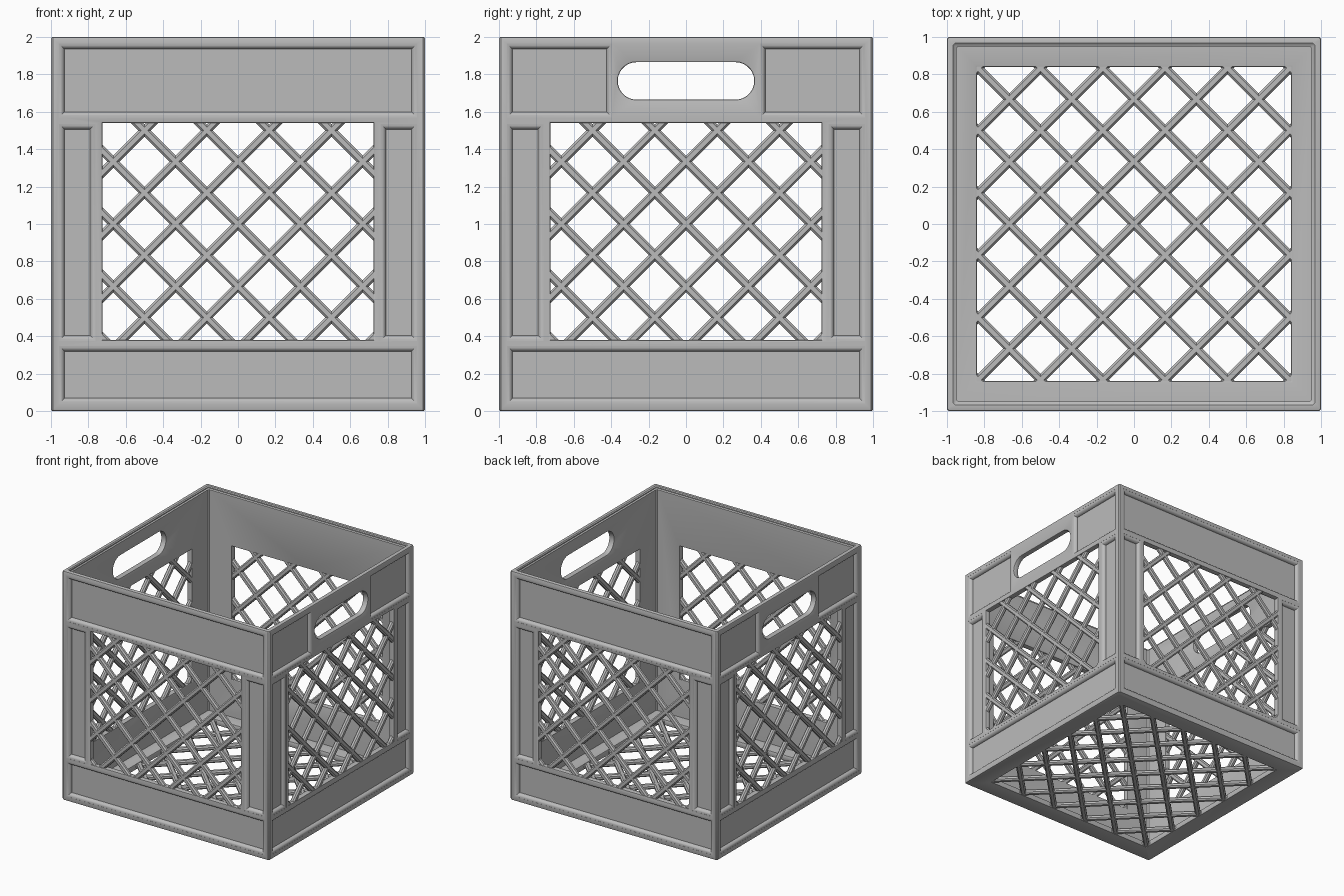
import bpy, bmesh, math
from mathutils import Matrix, Vector

if "Cube" in bpy.data.objects:
    bpy.data.objects.remove(bpy.data.objects["Cube"])

plastic = bpy.data.materials.new("grey plastic")
plastic.diffuse_color = (0.5, 0.5, 0.5, 1)
plastic.use_nodes = True
plastic.node_tree.nodes["Principled BSDF"].inputs["Base Color"].default_value = plastic.diffuse_color

WALL = 0.05       # wall and floor thickness
PITCH = 1 / 3     # lattice spacing along the axes
OPEN = (-0.725, 0.725, 0.38, 1.54)      # wall opening: u0, u1, v0, v1
FLOOR_OPEN = (-0.84, 0.84, -0.84, 0.84)


def finish(bm, name):
    bmesh.ops.recalc_face_normals(bm, faces=bm.faces[:])
    me = bpy.data.meshes.new(name)
    bm.to_mesh(me)
    bm.free()
    me.materials.append(plastic)
    ob = bpy.data.objects.new(name, me)
    bpy.context.collection.objects.link(ob)
    return ob


def smooth(ob):
    bpy.ops.object.select_all(action='DESELECT')
    ob.select_set(True)
    bpy.context.view_layer.objects.active = ob
    bpy.ops.object.shade_smooth_by_angle(angle=math.radians(35))


def loft(bm, loops):
    """Skin a list of equal closed loops and cap both ends."""
    rings = [[bm.verts.new(p) for p in lp] for lp in loops]
    n = len(rings[0])
    for a, b in zip(rings, rings[1:]):
        for i in range(n):
            j = (i + 1) % n
            bm.faces.new((a[i], a[j], b[j], b[i]))
    bm.faces.new(rings[0])
    bm.faces.new(rings[-1])


def rect(u0, u1, v0, v1):
    return lambda o: [(u0 - o, v0 - o), (u1 + o, v0 - o), (u1 + o, v1 + o), (u0 - o, v1 + o)]


def stadium(half, cv, r, seg=14):
    def outline(o):
        pts = []
        for s, start in ((1, -90), (-1, 90)):
            for i in range(seg + 1):
                a = math.radians(start + 180 * i / seg)
                pts.append((s * (half - r) + (r + o) * math.cos(a), cv + (r + o) * math.sin(a)))
        return pts
    return outline


def wall_map(k):
    """Wall coordinates (u across, v up, depth inward) to space, for side k."""
    rot = Matrix.Rotation(k * math.pi / 2, 3, 'Z')
    return lambda u, v, d: rot @ Vector((u, -1 + d, v))


def floor_map(u, v, d):
    return Vector((u, v, d))


def cut(bm, to_space, outline, profile):
    loft(bm, [[to_space(u, v, d) for u, v in outline(o)] for o, d in profile])


# Cutter profiles as (outward offset, depth)
R = 0.03
RECESS = [(0, -0.02)] + [(-R * math.sin(a), 0.001 + R * (1 - math.cos(a)))
                         for a in [math.radians(18 * i) for i in range(6)]]
E = 0.008
HOLE = [(E, -0.02), (E, 0), (E * 0.3, E * 0.3), (0, E),
        (0, WALL - E), (E * 0.3, WALL - E * 0.3), (E, WALL), (E, WALL + 0.02)]

# Crate shell: chamfered square loops from underside, over the rim, to the floor
def square(h, z, c=0.01):
    pts = []
    for sx, sy in ((1, 1), (-1, 1), (-1, -1), (1, -1)):
        a, b = (sx * h, sy * (h - c), z), (sx * (h - c), sy * h, z)
        pts += [a, b] if sx == sy else [b, a]
    return pts

bm = bmesh.new()
loft(bm, [square(h, z) for h, z in (
    (0.99, 0), (0.997, 0.003), (1, 0.01), (1, 1.99), (0.997, 1.997), (0.99, 2),
    (0.967, 2), (0.96, 1.993), (0.96, 1.985), (0.95, 1.978), (0.95, WALL))])
shell = finish(bm, "crate_shell")

# All cut-outs: recessed panels, lattice openings, hand slots
bm = bmesh.new()
for k in range(4):
    m = wall_map(k)
    cut(bm, m, rect(-0.957, 0.957, 0.04, 0.348), RECESS)
    for s in (-1, 1):
        u0, u1 = sorted((s * 0.957, s * 0.762))
        cut(bm, m, rect(u0, u1, 0.375, 1.535), RECESS)
    if k % 2:
        for s in (-1, 1):
            u0, u1 = sorted((s * 0.957, s * 0.395))
            cut(bm, m, rect(u0, u1, 1.57, 1.965), RECESS)
        cut(bm, m, stadium(0.365, 1.765, 0.1), HOLE)
    else:
        cut(bm, m, rect(-0.957, 0.957, 1.57, 1.965), RECESS)
    cut(bm, m, rect(*OPEN), HOLE)
cut(bm, floor_map, rect(*FLOOR_OPEN), HOLE)
cutter = finish(bm, "cutout_helper")
cutter.hide_render = True

mod = shell.modifiers.new("cutouts", 'BOOLEAN')
mod.operation = 'DIFFERENCE'
mod.solver = 'EXACT'
mod.object = cutter
bpy.context.view_layer.objects.active = shell
bpy.ops.object.modifier_apply(modifier=mod.name)
bpy.data.objects.remove(cutter)
smooth(shell)


# Diagonal lattice filling an opening
def lattice(name, to_space, box, cv):
    u0, u1, v0, v1 = box
    w, t, c = 0.023, 0.02, 0.011
    section = [(w, c - t), (w, t - c), (w - c, t), (c - w, t),
               (-w, t - c), (-w, c - t), (c - w, -t), (w - c, -t)]
    out = bmesh.new()
    for s in (-1, 1):
        for k in range(-5, 6):
            # bar along (1, s) through (k * PITCH, cv)
            ends = [[(k * PITCH + L - s * p * 0.7071, cv + s * L + p * 0.7071, 0.025 + d)
                     for p, d in section] for L in (-3, 3)]
            loft(out, ends)
    g = 0.015
    for co, no in (((u0 - g, 0, 0), (-1, 0, 0)), ((u1 + g, 0, 0), (1, 0, 0)),
                   ((0, v0 - g, 0), (0, -1, 0)), ((0, v1 + g, 0), (0, 1, 0))):
        bmesh.ops.bisect_plane(out, geom=out.verts[:] + out.edges[:] + out.faces[:],
                               plane_co=co, plane_no=no, clear_outer=True)
    for v in out.verts:
        v.co = to_space(*v.co)
    smooth(finish(out, name))


for k, side in enumerate(("front", "right", "back", "left")):
    lattice(side + "_lattice", wall_map(k), OPEN, 1.0)
lattice("floor_lattice", floor_map, FLOOR_OPEN, 0.0)
